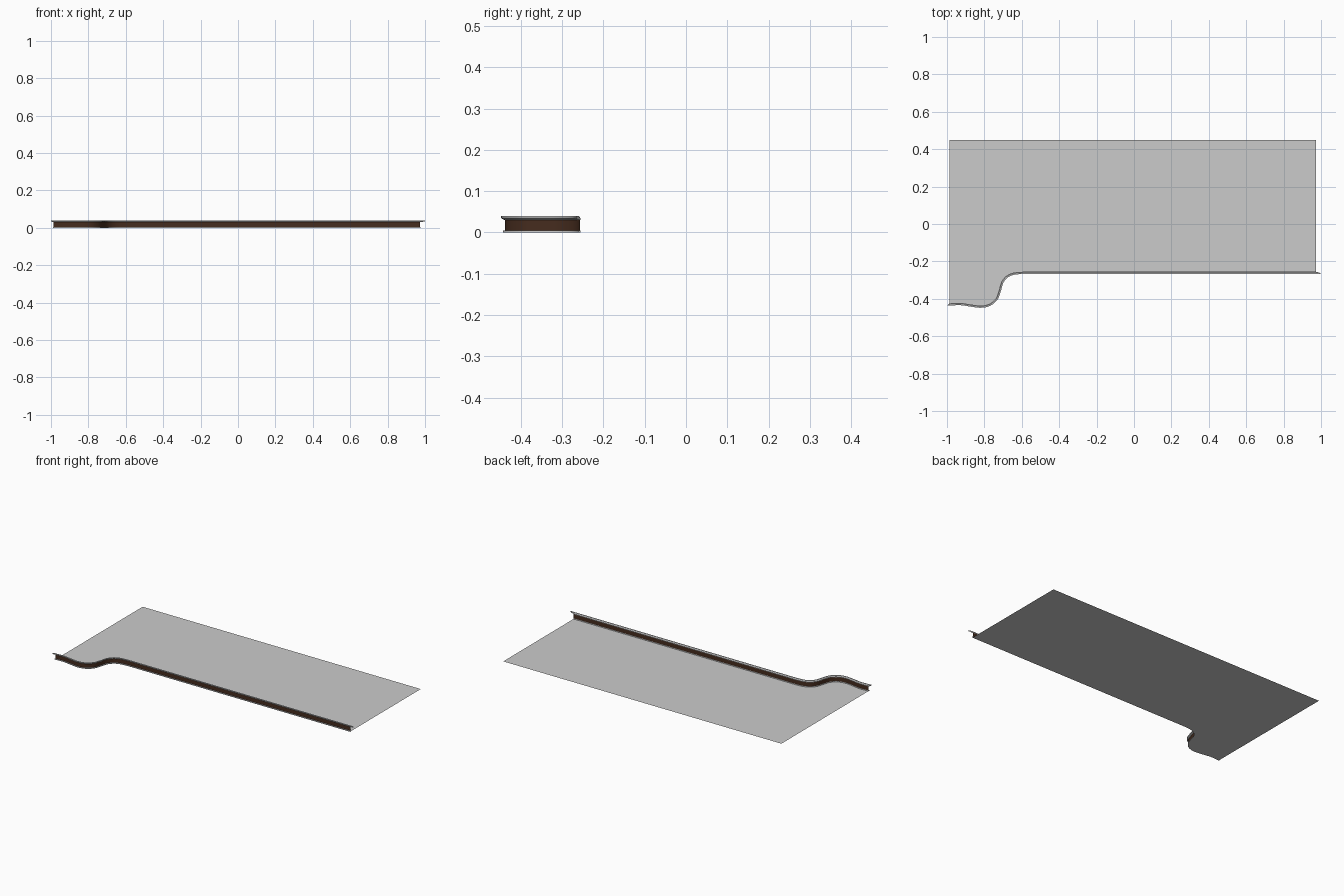
import bpy, bmesh
from mathutils import Vector

if "Cube" in bpy.data.objects:
    bpy.data.objects.remove(bpy.data.objects["Cube"])

# Plan of the front lip, left to right
KEYS = [(-1.0, -.437), (-.93, -.434), (-.88, -.441), (-.82, -.448), (-.77, -.438),
        (-.73, -.405), (-.712, -.36), (-.697, -.312), (-.665, -.28), (-.61, -.268),
        (-.5, -.267), (1.0, -.267)]


def smooth_path(keys, steps=5):
    pts = [Vector(k) for k in keys]
    out = []
    for i in range(len(pts) - 2):
        p1, p2 = pts[i], pts[i + 1]
        p0 = pts[i - 1] if i else 2 * p1 - p2
        p3 = pts[i + 2] if i + 3 < len(pts) else p2 + Vector((.11, 0))
        for s in range(steps):
            t = s / steps
            out.append(.5 * (2 * p1 + (p2 - p0) * t + (2 * p0 - 5 * p1 + 4 * p2 - p3) * t ** 2
                             + (3 * p1 - p0 - 3 * p2 + p3) * t ** 3))
    return out + pts[-2:]


PATH = smooth_path(KEYS)


def offset(d, x0, x1):
    """Path moved inwards by d, with its ends at x0 and x1."""
    res = []
    for i, p in enumerate(PATH):
        t = (PATH[min(i + 1, len(PATH) - 1)] - PATH[max(i - 1, 0)]).normalized()
        res.append(p + Vector((-t.y, t.x)) * d)
    res[0].x, res[-1].x = x0, x1
    return res


def make_object(name, bm, mat=None):
    me = bpy.data.meshes.new(name)
    bm.to_mesh(me)
    bm.free()
    ob = bpy.data.objects.new(name, me)
    bpy.context.collection.objects.link(ob)
    if mat:
        me.materials.append(mat)
    bpy.context.view_layer.objects.active = ob
    ob.select_set(True)
    bpy.ops.object.shade_smooth_by_angle()
    ob.select_set(False)
    return ob


def sweep(name, profile, mat=None, closed=True):
    """Profile entries: inward offset, height, left end, right end."""
    bm = bmesh.new()
    rows = [[bm.verts.new((p.x, p.y, z)) for p in offset(d, a, b)] for d, z, a, b in profile]
    n = len(rows)
    for k in range(n if closed else n - 1):
        lo, hi = rows[k], rows[(k + 1) % n]
        for i in range(len(lo) - 1):
            bm.faces.new((lo[i], lo[i + 1], hi[i + 1], hi[i]))
    if closed:
        bm.faces.new([r[0] for r in rows])
        bm.faces.new([r[-1] for r in reversed(rows)])
        bmesh.ops.recalc_face_normals(bm, faces=bm.faces)
    return make_object(name, bm, mat)


brown = bpy.data.materials.new("brown")
brown.diffuse_color = (.06, .025, .013, 1)
brown.use_nodes = True
brown.node_tree.nodes["Principled BSDF"].inputs["Base Color"].default_value = brown.diffuse_color
L, R = -.987, .972

# Flat slab sheet whose front follows the lip
bm = bmesh.new()
outline = [(p.x, p.y, 0) for p in offset(.009, L, R)] + [(R, .45, 0), (L, .45, 0)]
bm.faces.new([bm.verts.new(c) for c in outline])
make_object("floor_sheet", bm)

# Brown riser, bottom flange and overhanging cap
sweep("riser", [(.01, .004, L, R), (.01, .031, L, R)], brown, closed=False)
sweep("bottom_flange", [(.011, .0, L, R), (.005, .0, -.99, .976),
                        (.005, .005, -.99, .976), (.011, .005, L, R)])
sweep("top_cap", [(.011, .03, L, R), (.006, .031, -.992, .982), (.0, .035, -1, 1),
                  (.0, .04, -1, 1), (.007, .04, -.992, .99), (.012, .034, L, R)])
